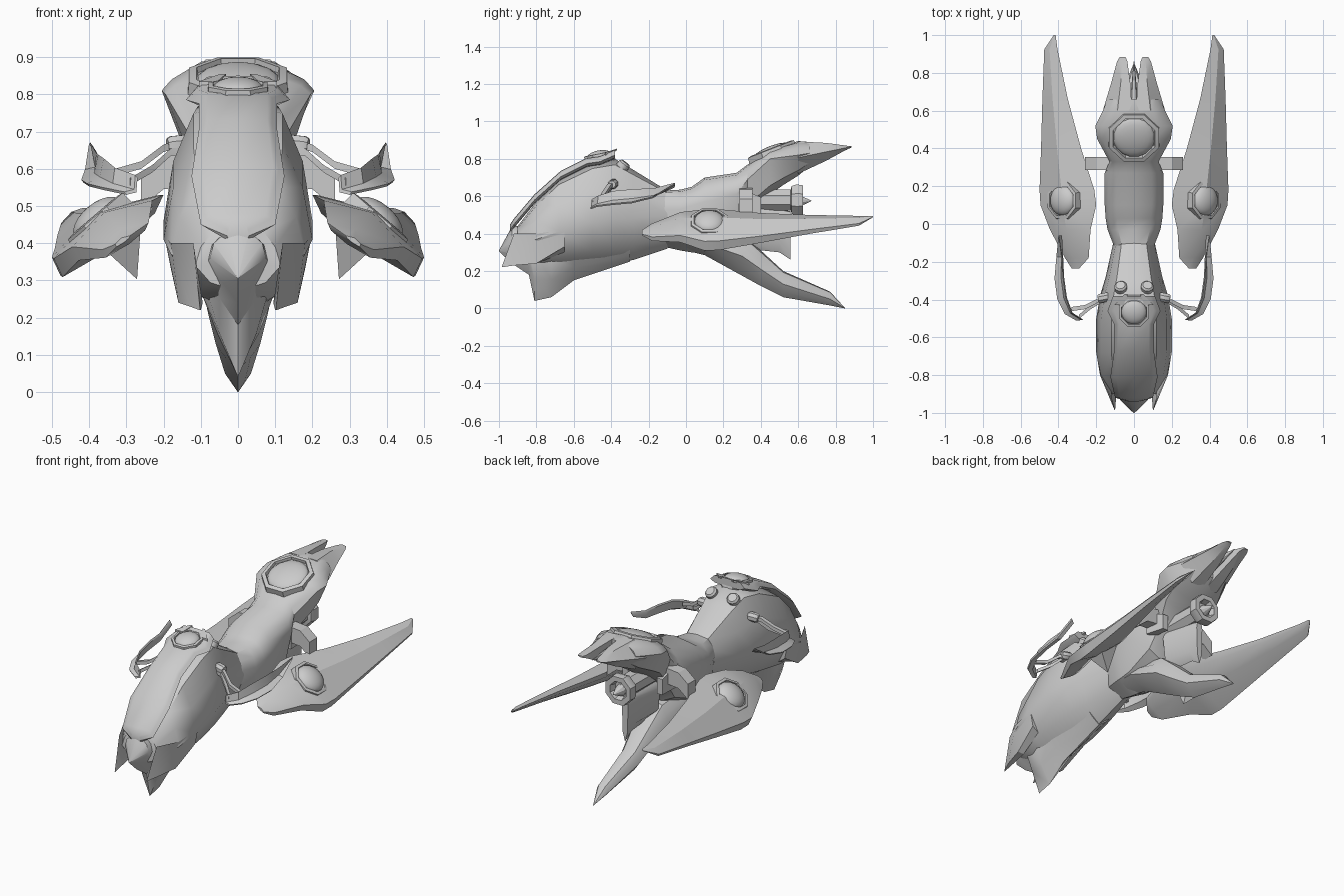
import bpy, bmesh, math
from mathutils import Matrix, Vector

default = bpy.data.objects.get("Cube")
if default:
    bpy.data.objects.remove(default)

grey = bpy.data.materials.new("hull_grey")
grey.use_nodes = True
colour = (.6, .6, .6, 1)
grey.diffuse_color = colour
grey.node_tree.nodes["Principled BSDF"].inputs["Base Color"].default_value = colour


def loft(name, rings, mirrored=False, angle=32):
    """Skin a list of equal rings of points, cap both ends and shade the result."""
    bm = bmesh.new()
    rows = [[bm.verts.new(point) for point in ring] for ring in rings]
    count = len(rows[0])
    for near, far in zip(rows, rows[1:]):
        for i in range(count):
            j = (i + 1) % count
            bm.faces.new((near[i], near[j], far[j], far[i]))
    bm.faces.new(rows[0])
    bm.faces.new(rows[-1])
    bmesh.ops.remove_doubles(bm, verts=bm.verts, dist=.0005)
    bmesh.ops.recalc_face_normals(bm, faces=bm.faces)
    mesh = bpy.data.meshes.new(name)
    bm.to_mesh(mesh)
    bm.free()
    mesh.materials.append(grey)
    part = bpy.data.objects.new(name, mesh)
    bpy.context.collection.objects.link(part)
    bpy.ops.object.select_all(action='DESELECT')
    part.select_set(True)
    bpy.context.view_layer.objects.active = part
    bpy.ops.object.shade_smooth_by_angle(angle=math.radians(angle))
    if mirrored:
        part.modifiers.new("Mirror", 'MIRROR').use_mirror_merge = False


def body(name, stations, flat=.6, belly=.75, angle=40):
    """Loft symmetric sections from (y, top, half width, waist height, bottom)."""
    rings = []
    for y, top, wide, waist, low in stations:
        rise, drop = top - waist, waist - low
        half = [(0, top), (flat * wide, top - rise * .1), (.87 * wide, waist + rise / 2),
                (wide, waist), (belly * wide, low + drop * (1 - belly)), (0, low)]
        full = half + [(-x, z) for x, z in half[-2:0:-1]]
        rings.append([(x, y, z) for x, z in full])
    loft(name, rings, angle=angle)


def lathe(name, profile, centre, axis, sides=8, mirrored=False):
    """Revolve (radius, height) pairs about an axis."""
    turn = Vector(axis).to_track_quat('Z', 'Y').to_matrix().to_4x4()
    place = Matrix.Translation(centre) @ turn
    angles = [math.tau * (k + .5) / sides for k in range(sides)]
    rings = [[place @ Vector((radius * math.cos(a), radius * math.sin(a), height))
              for a in angles] for radius, height in profile]
    loft(name, rings, mirrored)


def turbine(name, radius, bulge, centre, axis, mirrored=False):
    """Octagonal collar with a shallow dome inside it."""
    collar = [(.75, -.4), (1, -.4), (.95, .12), (.8, .15), (.75, -.1)]
    lathe(name + "_ring", [(r * radius, h * radius) for r, h in collar],
          centre, axis, mirrored=mirrored)
    steps = [math.pi / 2 * k / 6 for k in range(7)]
    lathe(name + "_dome", [(radius * .75 * math.cos(a), bulge * math.sin(a)) for a in steps],
          centre, axis, 16, mirrored)


def bar(name, path, size, tip=1):
    """Mirrored rectangular bar along a path, tapering towards its tip."""
    across, rise = Vector((size[0], size[1], 0)) / 2, Vector((0, 0, size[2])) / 2
    rings = []
    for i, point in enumerate(path):
        scale = 1 + (tip - 1) * i / (len(path) - 1)
        rings.append([Vector(point) + (a * across + b * rise) * scale
                      for a, b in ((-1, -1), (1, -1), (1, 1), (-1, 1))])
    loft(name, rings, True)


# Front hull
body("front_hull", [
    (-.9, .44, .115, .34, .27), (-.8, .57, .18, .37, .21), (-.68, .69, .2, .41, .2),
    (-.5, .78, .2, .46, .22), (-.38, .8, .18, .48, .24), (-.28, .74, .15, .48, .26),
    (-.1, .63, .11, .5, .32)], belly=.65)

# Nose wedge running into the keel
body("nose_keel", [
    (-1, .31, .003, .308, .305), (-.93, .44, .075, .36, .24), (-.84, .44, .09, .34, .18),
    (-.81, .4, .09, .3, .04), (-.72, .4, .1, .27, .06), (-.6, .4, .11, .3, .15),
    (-.3, .4, .09, .33, .25)], flat=.4, belly=.55)

# Thin fangs beside the nose, continuing the hull sides
loft("front_fang", [
    [(.1, -.985, .22), (.103, -.985, .22), (.102, -.985, .223)],
    [(.095, -.92, .24), (.13, -.92, .23), (.12, -.92, .4)],
    [(.12, -.8, .24), (.16, -.8, .24), (.18, -.8, .4)],
    [(.14, -.65, .3), (.18, -.65, .33), (.198, -.65, .42)]], True)

# Armoured hood laid over the hull
hood = [(-.94, .45, .03), (-.92, .48, .1), (-.81, .61, .125), (-.67, .735, .105),
        (-.53, .805, .105), (-.46, .815, .14), (-.38, .85, .11)]
body("hood_plate", [(y, z, wide, z - .03, z - .05) for y, z, wide in hood], flat=.75)

# Hood sensor, horns and rear gauges
turbine("hood_sensor", .09, .03, (0, -.465, .815), (0, -.2, 1))
bar("hood_horn", [(.08, -.43, .82), (.04, -.37, .85)], (.05, 0, .03), .3)
lathe("rear_gauge", [(.025, -.04), (.034, -.03), (.034, .01), (.025, .02)],
      (.07, -.335, .765), (.1, .6, .8), 12, True)

# Rear hull rising into the tail
body("rear_hull", [
    (-.12, .63, .105, .53, .33), (-.03, .635, .14, .53, .31), (.03, .65, .15, .55, .3),
    (.1, .7, .155, .57, .3), (.27, .725, .155, .61, .38), (.33, .77, .13, .69, .51),
    (.45, .845, .195, .8, .61), (.52, .87, .205, .81, .66), (.6, .895, .165, .82, .71),
    (.66, .89, .14, .83, .76)])

# Split tail prongs with a thin spike between them
prongs = [(.6, .01, .165, .893, .72), (.75, .02, .12, .885, .79),
          (.86, .035, .09, .87, .85), (.885, .045, .075, .868, .86)]
rings = []
for y, inner, outer, top, low in prongs:
    middle = (inner + outer) / 2
    rings.append([(inner, y, top), (middle, y, top), (outer, y, (top + low) / 2),
                  (middle, y, low), (inner, y, low)])
loft("tail_prong", rings, True)
body("tail_spike", [(.64, .87, .022, .83, .78), (.86, .852, .002, .85, .848)])

# Tilted turbine on the tail
turbine("tail_turbine", .15, .035, (0, .46, .835), (0, -.36, .93))

# Lower tail fin
body("lower_fin", [
    (0, .42, .1, .36, .31), (.1, .42, .11, .35, .285), (.3, .4, .095, .28, .175),
    (.4, .31, .08, .21, .12), (.52, .2, .06, .13, .06), (.77, .09, .035, .05, .016),
    (.85, .003, .002, .002, 0)], belly=.55, angle=32)

# Rear engine, its cone, shrouds and hanging plate
lathe("engine", [(.065, 0), (.06, .26), (.08, .265), (.09, .29), (.085, .325),
                 (.055, .325), (.045, .29)], (0, .3, .58), (0, 1, 0))
lathe("engine_cone", [(.035, 0), (.03, .04), (.001, .1)], (0, .57, .575), (0, 1, 0), 10)
bar("engine_shroud", [(.12, .28, .58), (.11, .4, .55)], (.05, 0, .13), .7)
body("engine_plate", [(.32, .56, .06, .5, .32), (.5, .53, .03, .5, .3),
                      (.56, .52, .02, .48, .26)])

# Short struts from the hull to the pods
bar("pod_strut", [(.1, .32, .6), (.2, .32, .59), (.26, .32, .54)], (0, .07, .09))

# Side pods: slanted blades whose crown and thickness follow their width
pods = [(-.235, .29, .33, .42), (-.18, .24, .365, .455), (-.03, .23, .445, .515),
        (.1, .2, .495, .53), (.18, .21, .5, .53), (.4, .28, .492, .51),
        (.66, .35, .485, .5), (.925, .405, .475, .495), (1, .415, .425, .495)]
rings = []
for y, inner, outer, z in pods:
    span = outer - inner
    edge_in, edge_out = Vector((inner, y, z)), Vector((outer, y, z - span * .58))
    middle = (edge_in + edge_out) / 2
    crown, under = Vector((.1, 0, .14)) * span, Vector((.08, 0, .17)) * span
    rings.append([edge_in, middle + crown, edge_out, edge_out - under, middle - under,
                  edge_in + Vector((under.x, 0, -under.z))])
loft("side_pod", rings, True)
turbine("pod_turbine", .11, .045, (.375, .125, .462), (.65, 0, .76), True)
lathe("pod_spike", [(.09, 0), (.001, .13)], (.32, .1, .425), (-.4, 0, -1), 4, True)

# Steering arms
bar("arm_upper", [(.1, -.37, .66), (.15, -.38, .67), (.2, -.41, .655),
                  (.26, -.44, .61), (.33, -.45, .59)], (0, .022, .02))
bar("arm_lower", [(.12, -.4, .65), (.18, -.41, .645), (.23, -.44, .6),
                  (.29, -.49, .565)], (0, .022, .02))
lathe("arm_joint", [(.02, -.03), (.026, -.02), (.026, .02), (.02, .03)],
      (.16, -.39, .665), (1, -.2, -.1), mirrored=True)

# Crescent winglets: inner edge and width
blade = [(.27, -.505, .575, .03), (.325, -.47, .595, .035), (.355, -.39, .62, .045),
         (.37, -.28, .63, .045), (.375, -.17, .635, .03), (.392, -.06, .664, .002)]
rim = Vector((.006, 0, .008))
rings = []
for x, y, z, wide in blade:
    inner = Vector((x, y, z))
    outer = inner + Vector((1, -.2, -1.5)) * wide
    middle = (inner + outer) / 2
    rings.append([inner, middle - rim * 2, outer, outer + rim, middle - rim, inner + rim])
loft("winglet", rings, True)
